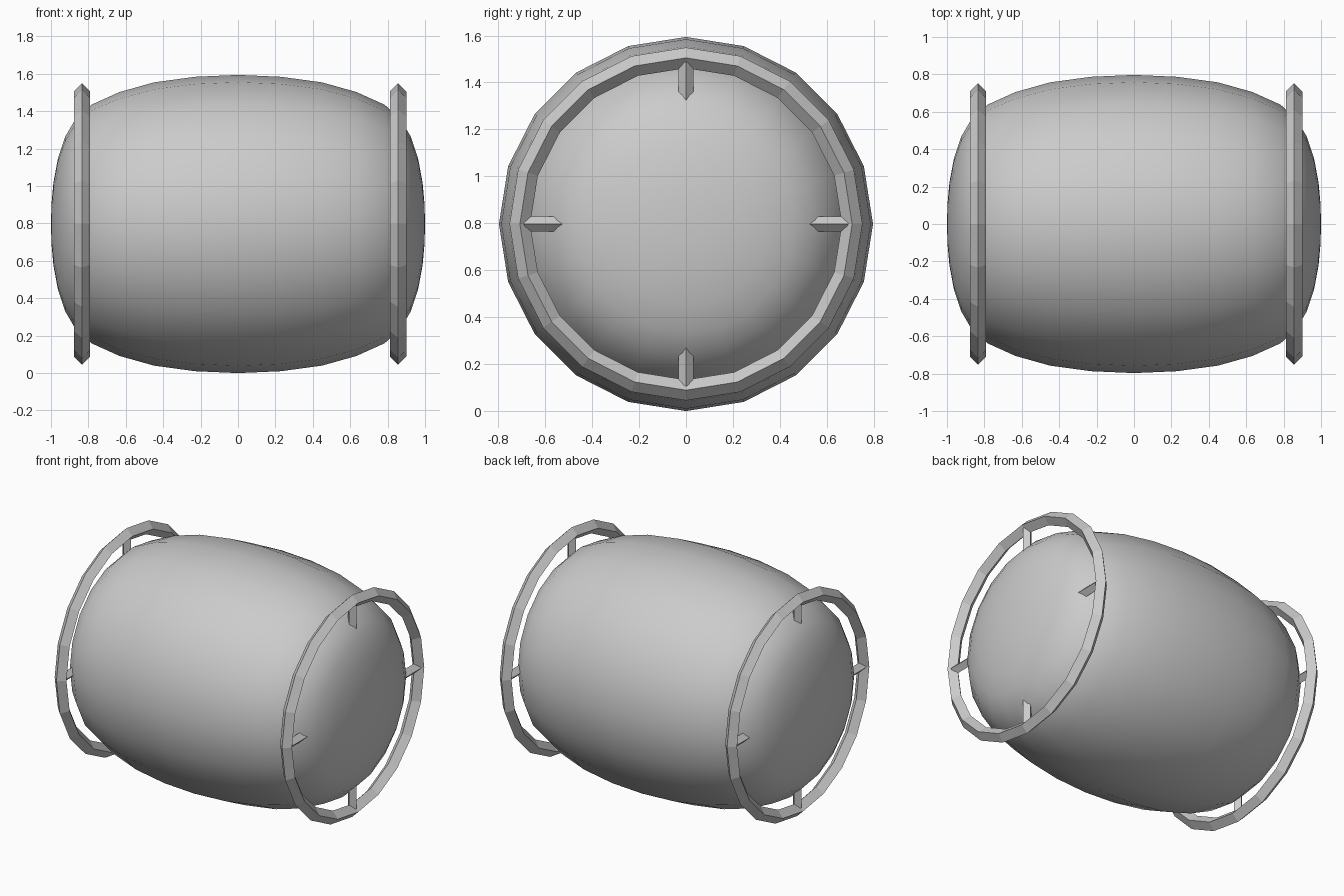
import bpy
import bmesh
import math
from mathutils import Matrix, Vector

cube = bpy.data.objects.get("Cube")
if cube:
    bpy.data.objects.remove(cube)

SIDES = 20
AXIS_Z = 0.797

grey = bpy.data.materials.new("plain grey")
grey.use_nodes = True
colour = (0.6, 0.6, 0.6, 1)
grey.diffuse_color = colour
grey.node_tree.nodes["Principled BSDF"].inputs["Base Color"].default_value = colour


def finish(bm, name, smooth=False):
    """Turn a bmesh into a named object on the barrel axis."""
    bmesh.ops.remove_doubles(bm, verts=bm.verts, dist=0.0005)
    bmesh.ops.recalc_face_normals(bm, faces=bm.faces)
    for face in bm.faces:
        face.smooth = smooth
    mesh = bpy.data.meshes.new(name)
    bm.to_mesh(mesh)
    bm.free()
    mesh.materials.append(grey)
    obj = bpy.data.objects.new(name, mesh)
    obj.location.z = AXIS_Z
    bpy.context.collection.objects.link(obj)
    return obj


def lathe(name, profile, closed=False, smooth=False):
    """Spin (x, radius) points around the x axis."""
    bm = bmesh.new()
    verts = [bm.verts.new((x, 0, r)) for x, r in profile]
    edges = [bm.edges.new(pair) for pair in zip(verts, verts[1:])]
    if closed:
        edges.append(bm.edges.new((verts[-1], verts[0])))
    bmesh.ops.spin(bm, geom=verts + edges, cent=(0, 0, 0), axis=(1, 0, 0),
                   angle=math.tau, steps=SIDES)
    return finish(bm, name, smooth)


# Barrel body: half profile from the middle to the end, mirrored
half = [(0, 0.797), (0.23, 0.787), (0.45, 0.757), (0.635, 0.705), (0.785, 0.637),
        (0.875, 0.55), (0.925, 0.465), (0.963, 0.35), (0.987, 0.22),
        (0.997, 0.11), (1, 0)]
mirrored = [(-x, r) for x, r in reversed(half[1:])]
lathe("barrel_body", mirrored + half, smooth=True)

# Hoops with a diamond section, each held by four diamond pegs
HOOP_RADIUS, HOOP_HALF = 0.708, 0.044
PEG_INNER, PEG_OUTER, PEG_HALF = 0.46, 0.69, 0.033
for side, x in (("right", -0.834), ("left", 0.856)):
    section = [(x + HOOP_HALF, HOOP_RADIUS), (x, HOOP_RADIUS + HOOP_HALF),
               (x - HOOP_HALF, HOOP_RADIUS), (x, HOOP_RADIUS - HOOP_HALF)]
    lathe(side + "_hoop", section, closed=True)

    pegs = bmesh.new()
    middle = Vector((x, 0, (PEG_INNER + PEG_OUTER) / 2))
    for quarter in range(4):
        turn = Matrix.Rotation(quarter * math.pi / 2, 4, 'X')
        bmesh.ops.create_cone(pegs, cap_ends=True, segments=4, radius1=PEG_HALF,
                              radius2=PEG_HALF, depth=PEG_OUTER - PEG_INNER,
                              matrix=turn @ Matrix.Translation(middle))
    finish(pegs, side + "_pegs")
